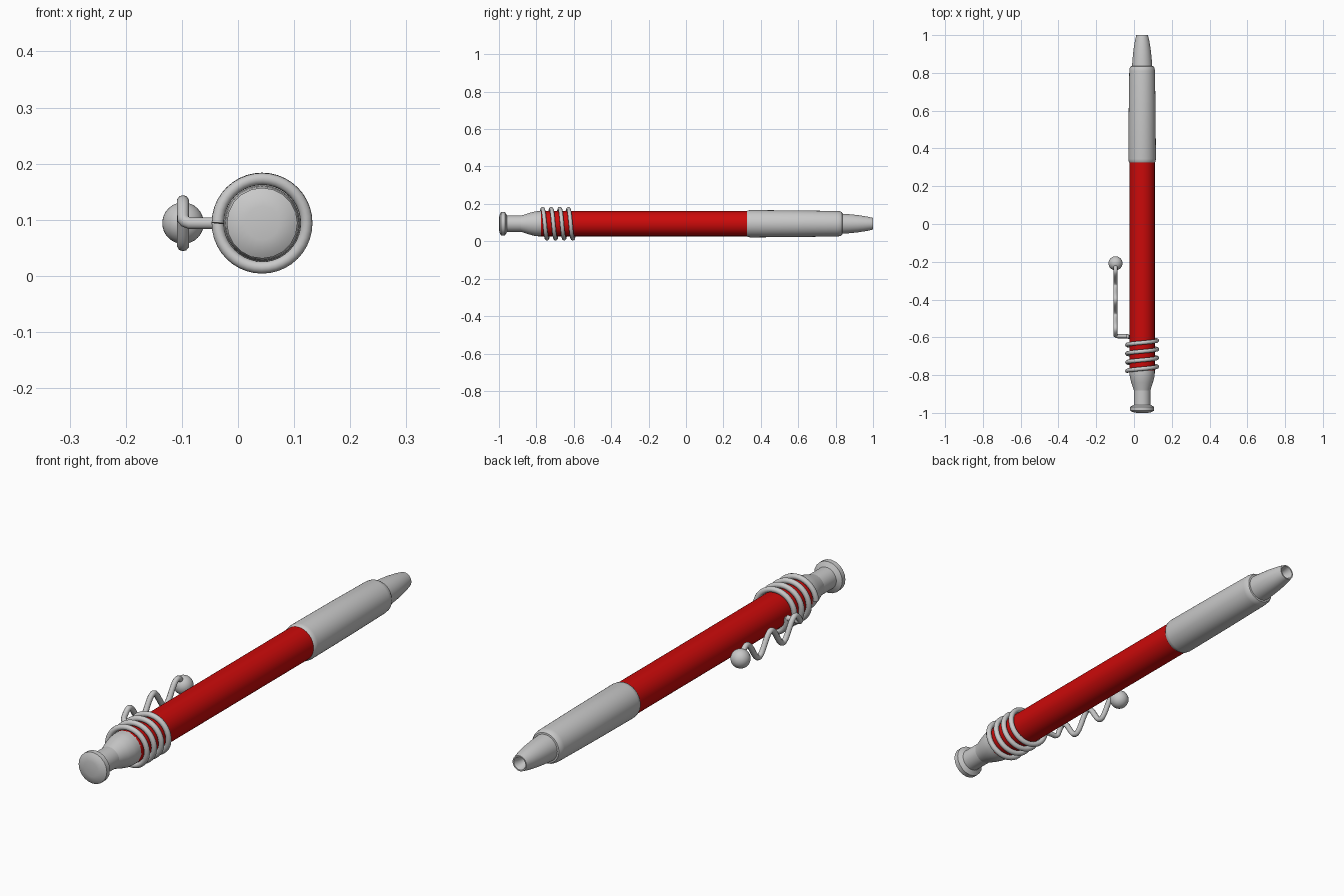
import bpy, bmesh
from math import sin, cos, pi, radians
from mathutils import Vector

if "Cube" in bpy.data.objects:
    bpy.data.objects.remove(bpy.data.objects["Cube"], do_unlink=True)

AXIS_X, AXIS_Z = 0.043, 0.094
CLIP_X = -0.098


def material(name, color):
    mat = bpy.data.materials.new(name)
    mat.use_nodes = True
    mat.diffuse_color = color
    mat.node_tree.nodes["Principled BSDF"].inputs["Base Color"].default_value = color
    return mat


grey = material("light grey", (0.58, 0.58, 0.58, 1))
red = material("red", (0.6, 0.003, 0.003, 1))


def smooth(obj, angle=35):
    bpy.ops.object.select_all(action="DESELECT")
    obj.select_set(True)
    bpy.context.view_layer.objects.active = obj
    bpy.ops.object.shade_smooth_by_angle(angle=radians(angle))


def finish(name, bm, mat, angle=35):
    bmesh.ops.recalc_face_normals(bm, faces=bm.faces)
    mesh = bpy.data.meshes.new(name)
    bm.to_mesh(mesh)
    bm.free()
    mesh.materials.append(mat)
    obj = bpy.data.objects.new(name, mesh)
    bpy.context.collection.objects.link(obj)
    smooth(obj, angle)
    return obj


def lathe(name, profile, mat, sides=48, angle=35):
    """Turn (y, radius) pairs around the long axis and close both ends."""
    bm = bmesh.new()
    rings = []
    for y, r in profile:
        turns = [2 * pi * i / sides for i in range(sides)]
        rings.append([bm.verts.new((AXIS_X + r * cos(t), y, AXIS_Z + r * sin(t))) for t in turns])
    for a, b in zip(rings, rings[1:]):
        for i in range(sides):
            j = (i + 1) % sides
            bm.faces.new((a[i], a[j], b[j], b[i]))
    bm.faces.new(rings[0])
    bm.faces.new(rings[-1])
    return finish(name, bm, mat, angle)


def wire(name, points, radius, mat):
    """Round wire along a path, turned into a mesh."""
    curve = bpy.data.curves.new(name, "CURVE")
    curve.dimensions = "3D"
    curve.bevel_depth = radius
    curve.bevel_resolution = 3
    curve.use_fill_caps = True
    spline = curve.splines.new("POLY")
    spline.points.add(len(points) - 1)
    for p, co in zip(spline.points, points):
        p.co = (*co, 1)
    curve.materials.append(mat)
    obj = bpy.data.objects.new(name, curve)
    bpy.context.collection.objects.link(obj)
    bpy.ops.object.select_all(action="DESELECT")
    obj.select_set(True)
    bpy.context.view_layer.objects.active = obj
    bpy.ops.object.convert(target="MESH")
    smooth(bpy.context.object, 50)


# Barrel and grip
lathe("barrel", [(-0.775, 0.067), (0.34, 0.067)], red)
lathe("grip", [(0.325, 0.067), (0.33, 0.071), (0.345, 0.073), (0.6, 0.071), (0.81, 0.068),
               (0.825, 0.066), (0.835, 0.06), (0.838, 0.04)], grey)

# Hollow tip
lathe("tip", [(0.83, 0.054), (0.87, 0.051), (0.92, 0.046), (0.97, 0.038), (1.0, 0.031),
              (1.0, 0.026), (0.95, 0.012)], grey)

# Rear collar, stem and push button
lathe("rear_collar", [(-0.885, 0.043), (-0.87, 0.047), (-0.84, 0.057), (-0.81, 0.065),
                      (-0.79, 0.067), (-0.772, 0.067)], grey)
lathe("button_stem", [(-0.97, 0.044), (-0.875, 0.044)], grey)
lathe("push_button", [(-1.0, 0.03), (-0.996, 0.05), (-0.988, 0.063), (-0.968, 0.063),
                      (-0.957, 0.044)], grey, sides=20, angle=25)

# Spring wound four turns around the barrel
START, PITCH, TURNS, STEPS = -0.778, 0.046, 4, 40
coil = []
for i in range(TURNS * STEPS + 1):
    t = 2 * pi * i / STEPS
    coil.append((AXIS_X - 0.079 * cos(t), START + PITCH * i / STEPS, AXIS_Z + 0.079 * sin(t)))
wire("spring", coil, 0.011, grey)

# Wavy clip: a short arm out from the spring, then a wave along the barrel
arm_y = START + PITCH * TURNS
clip = [(AXIS_X - 0.079, arm_y, AXIS_Z), (CLIP_X + 0.012, arm_y, AXIS_Z),
        (CLIP_X + 0.004, arm_y + 0.002, AXIS_Z + 0.003)]
for i in range(1, 81):
    f = i / 80
    clip.append((CLIP_X, arm_y + f * 0.386, AXIS_Z + 0.039 * sin(5 * pi * f)))
wire("clip", clip, 0.011, grey)

# Ball at the clip end
bm = bmesh.new()
bmesh.ops.create_uvsphere(bm, u_segments=32, v_segments=16, radius=0.037)
bmesh.ops.translate(bm, verts=bm.verts, vec=Vector((CLIP_X, -0.208, AXIS_Z)))
finish("clip_ball", bm, grey)
